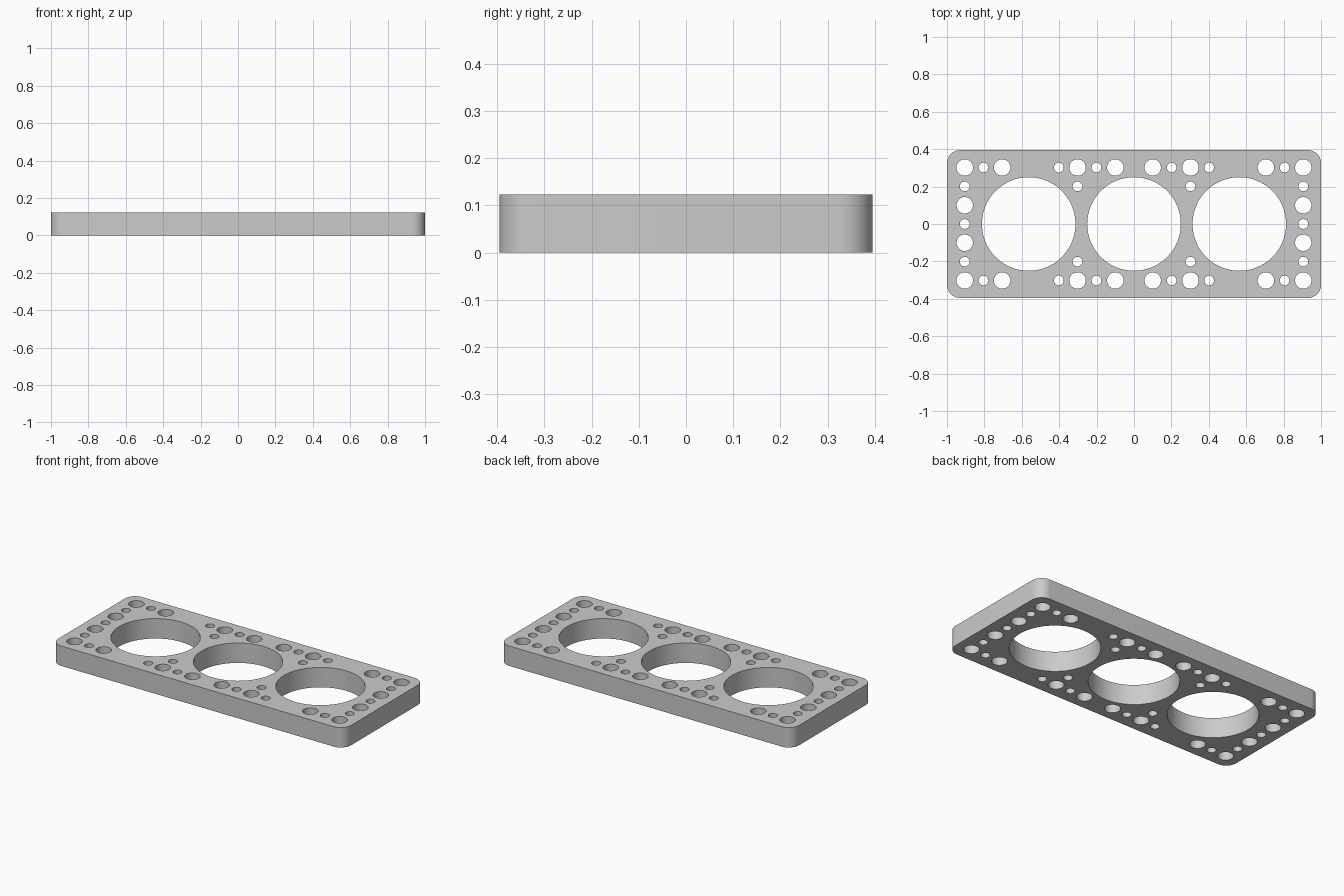
import bpy, bmesh
from math import sin, cos, pi

cube = bpy.data.objects.get("Cube")
if cube:
    bpy.data.objects.remove(cube, do_unlink=True)

HALF_X, HALF_Y, THICK, CORNER = 1.0, 0.395, 0.123, 0.07


def arc(cx, cy, r, start, sweep, n):
    return [(cx + r * cos(start + sweep * i / n), cy + r * sin(start + sweep * i / n))
            for i in range(n + 1)]


def add_loop(curve, pts):
    s = curve.splines.new('POLY')
    s.points.add(len(pts) - 1)
    for p, (x, y) in zip(s.points, pts):
        p.co = (x, y, 0, 1)
    s.use_cyclic_u = True


def add_hole(curve, x, y, r, n):
    add_loop(curve, arc(x, y, r, 0, 2 * pi, n)[:-1])


profile = bpy.data.curves.new("plate_profile", 'CURVE')
profile.dimensions = '2D'
profile.fill_mode = 'BOTH'
profile.extrude = THICK / 2

# Rounded rectangular outline
outline = []
for k, (sx, sy) in enumerate([(1, 1), (-1, 1), (-1, -1), (1, -1)]):
    outline += arc(sx * (HALF_X - CORNER), sy * (HALF_Y - CORNER), CORNER, k * pi / 2, pi / 2, 12)
add_loop(profile, outline)

# Three large bores
for x in (-0.563, 0, 0.563):
    add_hole(profile, x, 0, 0.25, 96)

# Bolt holes and pin holes, mirrored over both axes
bolts = [(0.905, 0.302), (0.705, 0.302), (0.905, 0.1), (0.302, 0.302), (0.1, 0.302)]
pins = [(0.805, 0.302), (0.905, 0.201), (0.905, 0), (0.402, 0.302), (0.201, 0.302), (0.302, 0.201)]
for spots, radius, sides in ((bolts, 0.044, 40), (pins, 0.026, 32)):
    for x, y in spots:
        for sx in (-1, 1):
            for sy in ((-1, 1) if y else (1,)):
                add_hole(profile, sx * x, sy * y, radius, sides)

# Turn the profile into a solid mesh resting on the ground
temp = bpy.data.objects.new("profile_temp", profile)
bpy.context.collection.objects.link(temp)
bpy.context.view_layer.update()
mesh = bpy.data.meshes.new_from_object(temp.evaluated_get(bpy.context.evaluated_depsgraph_get()))
bpy.data.objects.remove(temp, do_unlink=True)
bpy.data.curves.remove(profile)

bm = bmesh.new()
bm.from_mesh(mesh)
bmesh.ops.remove_doubles(bm, verts=bm.verts, dist=0.0002)
bmesh.ops.translate(bm, verts=bm.verts, vec=(0, 0, THICK / 2))
bmesh.ops.recalc_face_normals(bm, faces=bm.faces)
bm.to_mesh(mesh)
bm.free()

plate = bpy.data.objects.new("perforated_plate", mesh)
bpy.context.collection.objects.link(plate)

# Plain grey metal
GREY = (0.6, 0.6, 0.6, 1)
mat = bpy.data.materials.new("plain_grey")
mat.use_nodes = True
mat.diffuse_color = GREY
mat.node_tree.nodes["Principled BSDF"].inputs["Base Color"].default_value = GREY
mesh.materials.clear()
mesh.materials.append(mat)

bpy.ops.object.select_all(action='DESELECT')
plate.select_set(True)
bpy.context.view_layer.objects.active = plate
bpy.ops.object.shade_smooth_by_angle(angle=pi / 6)
